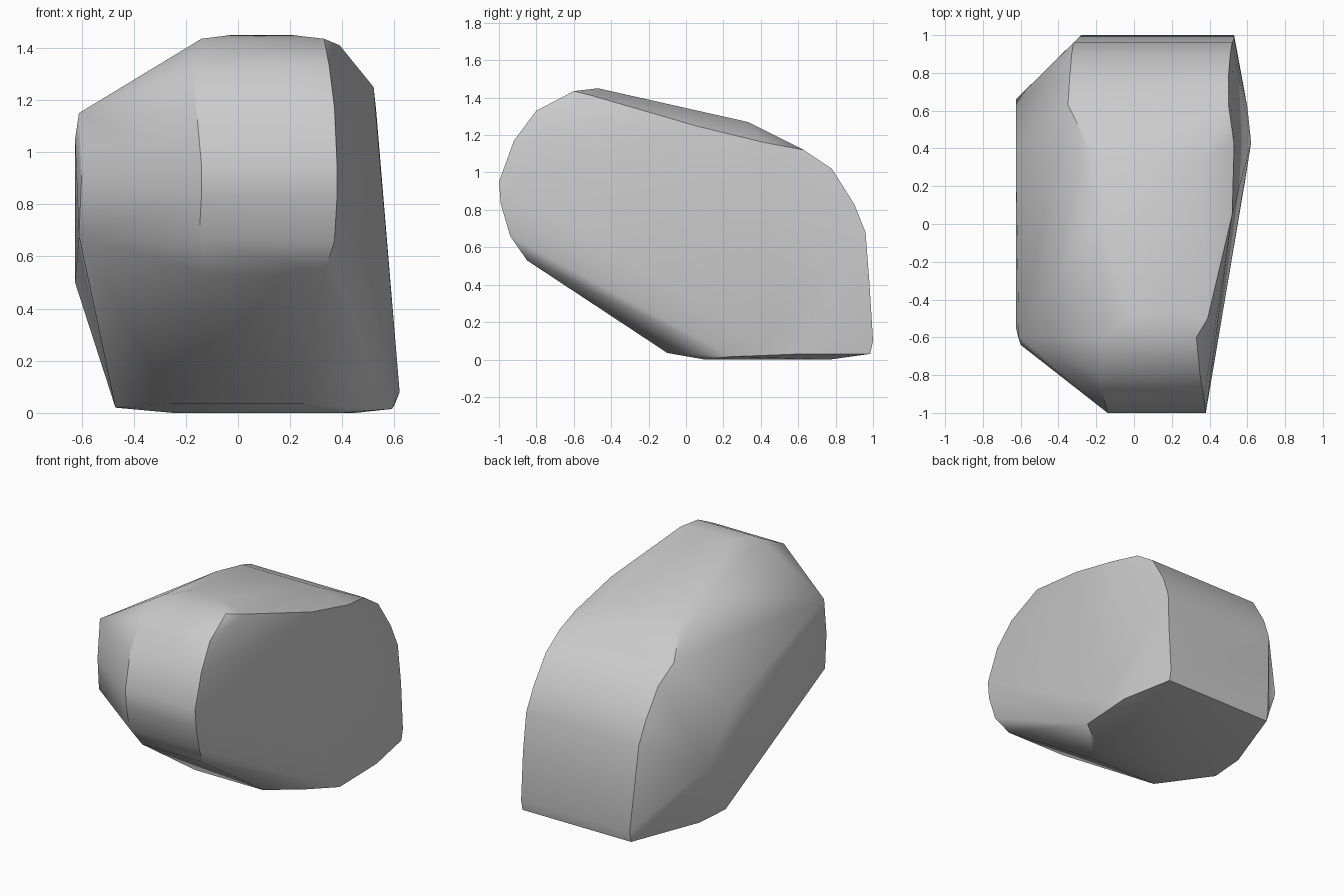
import bpy
import bmesh
from math import radians

default_cube = bpy.data.objects.get("Cube")
if default_cube:
    bpy.data.objects.remove(default_cube, do_unlink=True)


def make_material(name, value):
    material = bpy.data.materials.new(name)
    colour = (value, value, value, 1.0)
    material.use_nodes = True
    material.diffuse_color = colour
    shader = next(node for node in material.node_tree.nodes
                  if node.type == "BSDF_PRINCIPLED")
    shader.inputs["Base Color"].default_value = colour
    shader.inputs["Roughness"].default_value = 0.9
    return material


def band_points(profile):
    """Turn rows of (y, z, left x, right x) into pairs of points."""
    for y, z, x_min, x_max in profile:
        yield (x_min, y, z)
        yield (x_max, y, z)


def build_hull(name, points, material, sharp_angle):
    """Wrap the points in a convex shell with smooth, angle-split shading."""
    mesh = bpy.data.meshes.new(name)
    bm = bmesh.new()
    for point in points:
        bm.verts.new(point)
    result = bmesh.ops.convex_hull(bm, input=bm.verts[:])
    unused = {v for v in result["geom_interior"] + result["geom_unused"]
              if isinstance(v, bmesh.types.BMVert)}
    bmesh.ops.delete(bm, geom=list(unused), context="VERTS")
    bmesh.ops.recalc_face_normals(bm, faces=bm.faces[:])
    bm.to_mesh(mesh)
    bm.free()
    mesh.materials.append(material)
    obj = bpy.data.objects.new(name, mesh)
    bpy.context.collection.objects.link(obj)
    bpy.ops.object.select_all(action="DESELECT")
    obj.select_set(True)
    bpy.context.view_layer.objects.active = obj
    bpy.ops.object.shade_smooth_by_angle(angle=sharp_angle)
    return obj


# Rounded nose, from the underside up to the peak
nose = [
    (-0.10, 0.035, -0.25, 0.25),
    (-0.85, 0.53, -0.12, 0.33),
    (-0.94, 0.66, -0.15, 0.37),
    (-0.99, 0.83, -0.14, 0.38),
    (-1.0, 0.95, -0.14, 0.38),
    (-0.92, 1.17, -0.16, 0.37),
    (-0.80, 1.33, -0.17, 0.35),
    (-0.60, 1.435, -0.14, 0.33),
    (-0.47, 1.45, -0.02, 0.20),
]

# Sloping crown and rounded back
back = [
    (0.05, 1.33, -0.20, 0.30),
    (0.33, 1.27, -0.20, 0.35),
    (0.63, 1.12, -0.35, 0.50),
    (0.78, 1.02, -0.34, 0.50),
    (0.90, 0.83, -0.33, 0.51),
    (0.96, 0.68, -0.32, 0.52),
    (0.98, 0.42, -0.28, 0.53),
    (1.0, 0.10, -0.28, 0.53),
    (0.985, 0.03, -0.28, 0.53),
]

# Flat base
base = [
    (0.10, 0.0, -0.25, 0.40),
    (0.77, 0.0, -0.25, 0.45),
]

# Rim of the broad flat cleft on the +x side
cleft_rim = [
    (0.39, -0.50, 1.41), (0.52, 0.05, 1.25), (0.53, 0.42, 1.16),
    (0.59, 0.24, 0.015), (0.62, 0.43, 0.08), (0.60, 0.62, 0.03),
]

# Long narrow facet on the -x side
side_facet = [
    (-0.61, -0.60, 1.15), (-0.60, -0.64, 0.90), (-0.61, -0.61, 0.68),
    (-0.625, -0.55, 1.05), (-0.625, 0.40, 0.80), (-0.625, 0.66, 0.50),
    (-0.47, 0.25, 0.02), (-0.45, 0.50, 0.02),
]

stone_grey = make_material("stone grey", 0.6)
points = list(band_points(nose + back + base)) + cleft_rim + side_facet
build_hull("boulder", points, stone_grey, radians(30))
